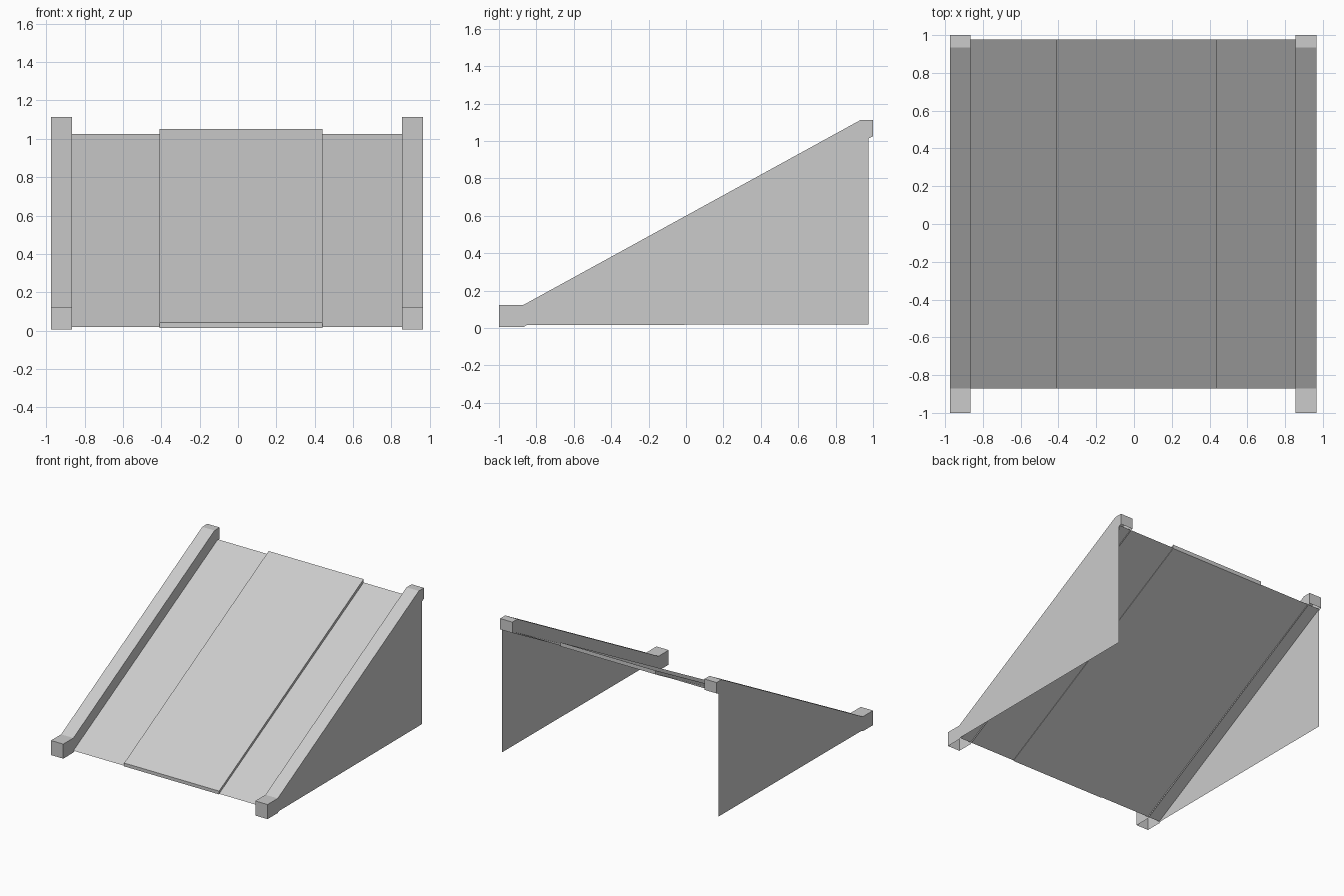
import bpy
import bmesh

cube = bpy.data.objects.get("Cube")
if cube:
    bpy.data.objects.remove(cube, do_unlink=True)

grey = bpy.data.materials.new("light_grey")
grey.use_nodes = True
GREY = (0.6, 0.6, 0.6, 1)
grey.diffuse_color = GREY
grey.node_tree.nodes["Principled BSDF"].inputs["Base Color"].default_value = GREY


def finish(name, bm):
    bmesh.ops.recalc_face_normals(bm, faces=bm.faces)
    mesh = bpy.data.meshes.new(name)
    bm.to_mesh(mesh)
    bm.free()
    mesh.materials.append(grey)
    obj = bpy.data.objects.new(name, mesh)
    bpy.context.collection.objects.link(obj)
    return obj


def extrude_profile(name, profile, x0, x1, open_edges=()):
    """Sweep a (y, z) outline from x0 to x1, leaving the listed edges open."""
    bm = bmesh.new()
    a = [bm.verts.new((x0, y, z)) for y, z in profile]
    b = [bm.verts.new((x1, y, z)) for y, z in profile]
    bm.faces.new(a)
    bm.faces.new(b[::-1])
    n = len(profile)
    for i in range(n):
        if i not in open_edges:
            j = (i + 1) % n
            bm.faces.new((a[i], b[i], b[j], a[j]))
    return finish(name, bm)


def sheet(name, points):
    bm = bmesh.new()
    bm.faces.new([bm.verts.new(p) for p in points])
    return finish(name, bm)


# Side rails: flat ends, sloped middle, open underneath
rail = [(-1, 0.005), (-1, 0.123), (-0.87, 0.123), (0.935, 1.113),
        (1, 1.113), (1, 1.025), (0.975, 1.012), (-0.87, 0.005)]
LEFT, RIGHT = 0.965, -0.975
WIDTH = 0.11
extrude_profile("right_rail", rail, RIGHT, RIGHT + WIDTH, open_edges=(5, 6, 7))
extrude_profile("left_rail", rail, LEFT - WIDTH, LEFT, open_edges=(5, 6, 7))

# Triangular side panels, flush with the outer rail faces
for name, x in (("right_panel", RIGHT), ("left_panel", LEFT)):
    sheet(name, [(x, -0.87, 0.015), (x, 0.975, 0.02), (x, 0.975, 1.02)])

# Sloped deck sheet spanning under both rails
FRONT, BACK = -0.87, 0.978
LOW, HIGH = 0.02, 1.025
sheet("deck", [(RIGHT, FRONT, LOW), (LEFT, FRONT, LOW),
               (LEFT, BACK, HIGH), (RIGHT, BACK, HIGH)])

# Raised centre slab
slab = [(FRONT, LOW - 0.005), (FRONT, LOW + 0.022),
        (BACK, HIGH + 0.027), (BACK, HIGH - 0.005)]
extrude_profile("centre_slab", slab, -0.41, 0.44)
